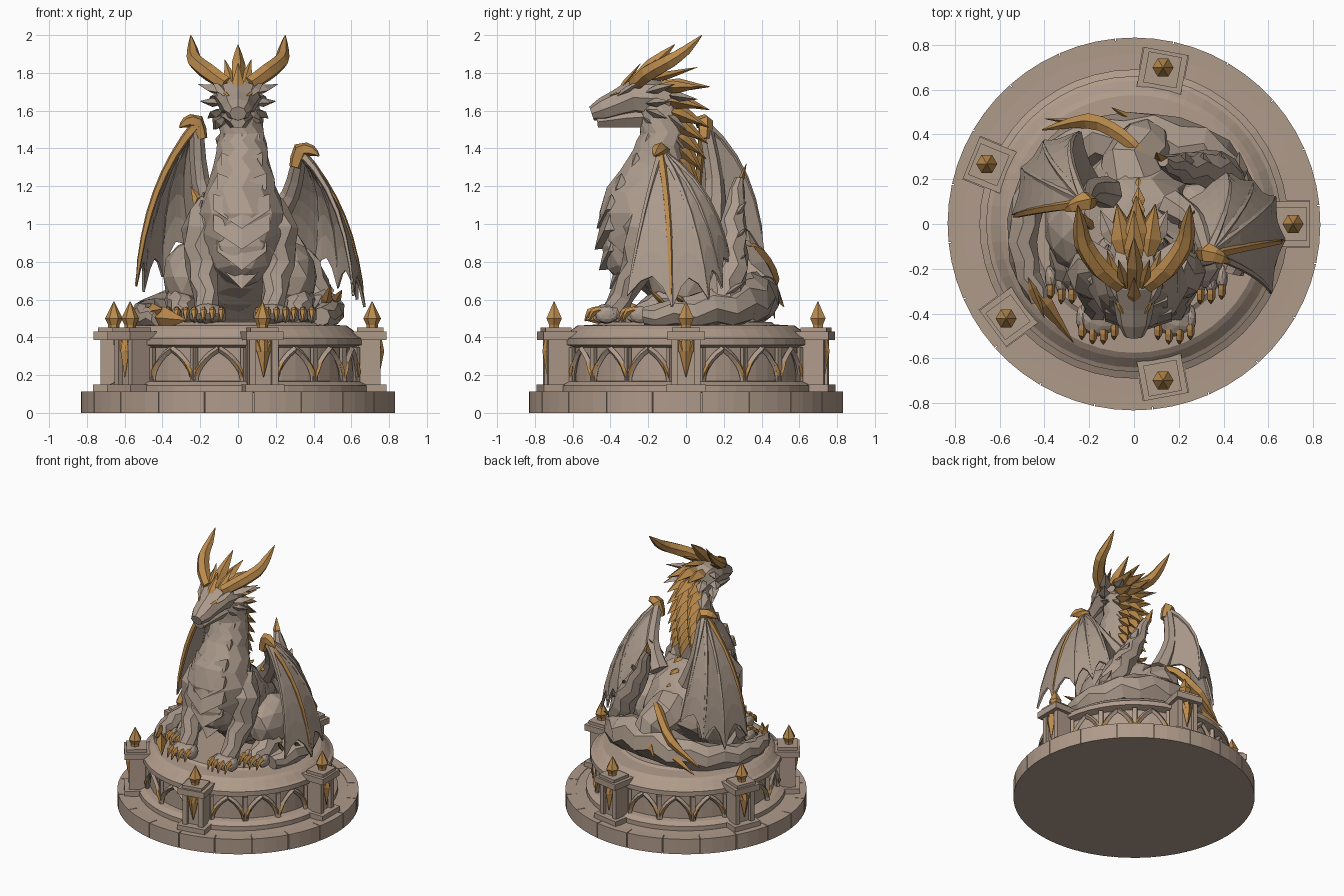
import bpy, bmesh, math, random
from math import sin, cos, pi, radians
from mathutils import Vector as V

if "Cube" in bpy.data.objects:
    bpy.data.objects.remove(bpy.data.objects["Cube"])
random.seed(4)

def mat(name, col):
    m = bpy.data.materials.new(name)
    m.diffuse_color = (*col, 1)
    m.use_nodes = True
    m.node_tree.nodes["Principled BSDF"].inputs["Base Color"].default_value = m.diffuse_color
    return m
STONE = mat("warm stone", (0.43, 0.325, 0.255))
HIDE = mat("grey hide", (0.41, 0.325, 0.262))
GOLD = mat("old gold", (0.50, 0.26, 0.075))

# ---- helpers: geometry pieces are (verts, faces), merged into one object
def build(name, pieces, m, thick=0):
    vs, fs = [], []
    for v, f in pieces:
        o = len(vs)
        vs += [tuple(p) for p in v]
        fs += [[i + o for i in q] for q in f]
    me = bpy.data.meshes.new(name)
    me.from_pydata(vs, [], fs)
    bm = bmesh.new()
    bm.from_mesh(me)
    bmesh.ops.recalc_face_normals(bm, faces=bm.faces)
    bm.to_mesh(me)
    bm.free()
    me.materials.append(m)
    ob = bpy.data.objects.new(name, me)
    bpy.context.collection.objects.link(ob)
    if thick:
        s = ob.modifiers.new("thickness", 'SOLIDIFY')
        s.thickness, s.offset = thick, 0
    return ob

def cat(a, b, c, d, t):
    return 0.5 * (2*b + (c - a)*t + (2*a - 5*b + 4*c - d)*t*t + (3*b - a - 3*c + d)*t**3)

def tube(pts, rad, n=8, sub=3, ref=(1, 0, 0), flat=1.0, jit=0.0):
    pts = [V(p) for p in pts]
    P, R, L = [], [], len(pts) - 1
    for i in range(L):
        for k in range(sub):
            t = k / sub
            P.append(cat(pts[max(i-1, 0)], pts[i], pts[i+1], pts[min(i+2, L)], t))
            R.append(rad[i] + (rad[i+1] - rad[i]) * t)
    P.append(pts[-1]); R.append(rad[-1])
    v, f = [], []
    for i, p in enumerate(P):
        t = (P[min(i+1, len(P)-1)] - P[max(i-1, 0)]).normalized()
        s = V(ref)
        s = (s - t * s.dot(t)).normalized()
        u = t.cross(s)
        for k in range(n):
            a = 2*pi*(k + 0.5*(i % 2)*(jit > 0)) / n
            r = R[i] * (1 + random.uniform(-jit, jit))
            v.append(p + s*cos(a)*r + u*sin(a)*r*flat)
    for i in range(len(P) - 1):
        for k in range(n):
            a, b = i*n + k, i*n + (k+1) % n
            f.append((a, b, b+n, a+n))
    return v, f + [list(range(n)), list(range(len(v)-n, len(v)))]

def spike(base, tip, w, flat=0.5, ref=(1, 0, 0)):
    b, t = V(base), V(tip)
    return tube([b, b.lerp(t, 0.35), t], [w*0.5, w, 0.002], 4, 1, ref, flat)

def blob(c, s, jit=0.04):
    bm = bmesh.new()
    bmesh.ops.create_icosphere(bm, subdivisions=2, radius=1)
    v = [V((c[i] + p.co[i]*s[i]*(1 + random.uniform(-jit, jit)) for i in range(3))) for p in bm.verts]
    f = [[q.index for q in p.verts] for p in bm.faces]
    bm.free()
    return v, f

def arc(a0, a1, r0, r1, z0, z1, n):
    v, f = [], []
    for i in range(n + 1):
        a = a0 + (a1 - a0)*i/n
        v += [(r*cos(a), r*sin(a), z) for r, z in ((r0, z0), (r1, z0), (r1, z1), (r0, z1))]
    for i in range(n):
        f += [(4*i+k, 4*i+(k+1) % 4, 4*i+4+(k+1) % 4, 4*i+4+k) for k in range(4)]
    return v, f + [(0, 1, 2, 3), (4*n, 4*n+1, 4*n+2, 4*n+3)]

def lathe(prof, n=48):
    v = [(r*cos(2*pi*k/n), r*sin(2*pi*k/n), z) for r, z in prof for k in range(n)]
    f = [(i*n+k, i*n+(k+1) % n, (i+1)*n+(k+1) % n, (i+1)*n+k) for i in range(len(prof)-1) for k in range(n)]
    return v, f + [list(range(n)), list(range(len(v)-n, len(v)))]

def pbox(a, r, t, z0, z1, dr, dt):  # box at polar angle a, radius r, tangent offset t
    e, g = V((cos(a), sin(a), 0)), V((-sin(a), cos(a), 0))
    v = [e*(r + x*dr/2) + g*(t + y*dt/2) + V((0, 0, z)) for z in (z0, z1) for x, y in ((-1, -1), (1, -1), (1, 1), (-1, 1))]
    return v, [(0, 1, 2, 3), (4, 5, 6, 7), (0, 1, 5, 4), (1, 2, 6, 5), (2, 3, 7, 6), (3, 0, 4, 7)]

# ---- pedestal
build("pedestal_core", [lathe([(0.822, 0), (0.822, 0.108), (0.69, 0.112), (0.69, 0.145), (0.65, 0.165), (0.61, 0.17),
      (0.61, 0.345), (0.66, 0.36), (0.66, 0.395), (0.64, 0.405), (0.60, 0.445), (0.575, 0.462), (0.47, 0.468), (0.45, 0.482)])], STONE)
s = 2*pi/20
build("rim_blocks", [arc(0.1 + i*s + 0.003, 0.1 + (i+1)*s - 0.003, 0.76, 0.832, 0, 0.114, 3) for i in range(20)], STONE)

PILLARS = [radians(d) for d in (0, 79.5, 157.8, 216.5, 280.5)]
stone, gold = [], []
for a in PILLARS:
    e = V((cos(a), sin(a), 0))
    g = V((-sin(a), cos(a), 0))
    stone += [pbox(a, 0.69, 0, 0.11, 0.15, 0.19, 0.21), pbox(a, 0.67, 0, 0.15, 0.40, 0.12, 0.15),
              pbox(a, 0.69, 0, 0.385, 0.43, 0.19, 0.20), pbox(a, 0.70, 0, 0.43, 0.452, 0.14, 0.15)]
    stone += [pbox(a, 0.725, s*0.06, 0.15, 0.40, 0.06, 0.035) for s in (-1, 1)]
    c = e*0.71
    gold.append(tube([c + V((0, 0, z)) for z in (0.45, 0.465, 0.50, 0.59)], [0.03, 0.03, 0.047, 0.002], 6, 1))
    c = e*0.745
    gold.append(spike(c + V((0, 0, 0.40)), c + V((0, 0, 0.19)), 0.036, 0.8, g))
    gold += [spike(c + V((0, 0, 0.30)) + g*s*0.01, c + V((0, 0, 0.39)) + g*s*0.04, 0.02, 0.8, g) for s in (-1, 1)]
build("pillars", stone, STONE)
build("finials_and_leaves", gold, GOLD)

# pointed arches between the pillars
stone, gold = [], []
for i, a0 in enumerate(PILLARS):
    a1 = PILLARS[(i+1) % 5] + (2*pi if i == 4 else 0)
    a0, a1 = a0 + 0.13, a1 - 0.13
    n = 3 if a1 - a0 > 0.9 else 2
    w = (a1 - a0)/n
    for k in range(n):
        for s in (-1, 1):
            mid = a0 + w*(k + 0.5)
            def P(t, r=0.632):
                ang = mid + s*w*0.48*cos(t*pi/2)**0.8 if t < 1 else mid
                return V((r*cos(ang), r*sin(ang), 0.165 + 0.175*t))
            stone.append(tube([P(t/6) for t in range(7)], [0.017]*7, 4, 1, (0, 0, 1)))
            gold.append(tube([P(t, 0.645) for t in (0.12, 0.3, 0.5, 0.62)], [0.004, 0.013, 0.010, 0.003], 4, 1, (0, 0, 1)))
            stone.append(tube([P(0.0, 0.635), P(0.0, 0.635) + V((0, 0, 0.18))], [0.016]*2, 4, 1))
build("arches", stone, STONE)
build("arch_inlays", gold, GOLD)

# ---- body and neck
build("body", [tube([(0, 0.16, 0.62), (0.01, 0.03, 0.76), (0.02, -0.14, 0.90), (0.02, -0.235, 1.06), (0.02, -0.16, 1.30),
      (0.02, -0.125, 1.48), (0.01, -0.16, 1.64)], [0.24, 0.26, 0.255, 0.23, 0.155, 0.12, 0.10], 12, 3, jit=0.015),
      blob((0.02, -0.25, 0.88), (0.19, 0.20, 0.22), .02)], HIDE)
plates = []
for z, y, w in ((1.47, -.245, .08), (1.37, -.265, .095), (1.27, -.325, .11), (1.16, -.405, .13), (1.05, -.458, .15),
                (0.94, -.468, .15), (0.83, -.445, .13), (0.73, -.39, .10)):
    v = [(0.02 + x*w, y + abs(x)*0.05 + d, z + abs(x)*k + h) for x in (-1, 0, 1)
         for d, h, k in ((0.015, 0.06, .05), (-0.016, -0.075, .10), (0.05, -0.07, .10))]
    plates.append((v, [(0, 1, 4, 3), (3, 4, 7, 6), (1, 2, 5, 4), (4, 5, 8, 7), (0, 3, 5, 2), (3, 6, 8, 5), (0, 1, 2), (6, 7, 8)]))
build("belly_plates", plates, HIDE)

# ---- legs and claws
legs, claws, scales = [], [], []
for s in (-1, 1):
    X = lambda x: 0.01 + s*x
    legs += [tube([(X(.16), -.17, 1.12), (X(.19), -.22, .96), (X(.20), -.25, .78), (X(.18), -.34, .62), (X(.17), -.39, .50)],
                  [.07, .12, .09, .065, .07], 8, 2, jit=.015),
             blob((X(.27), .0, .72), (.14, .21, .19)), blob((X(.17), -.41, .525), (.095, .09, .055)),
             tube([(X(.31), -.05, .60), (X(.31), -.18, .55), (X(.30), -.26, .51)], [.09, .075, .05], 8, 2, jit=.02)]
    for cx, cy in ((.17, -.45), (.31, -.27)):
        for k in range(4):
            x = X(cx + (k - 1.5)*0.048)
            y = cy + 0.02*abs(k - 1.5)
            legs.append(blob((x, y, .52), (.027, .06, .045)))
            claws.append(tube([(x, y - .03, .545), (x, y - .07, .535), (x, y - .095, .485)], [.019, .019, .003], 5, 2))
    # overlapping scales on shoulder and haunch
    for k in range(14):
        z, y = 0.88 + 0.022*k, random.uniform(-.30, -.10)
        scales.append(spike((X(.255 - .005*k), y, z), (X(.27 - .005*k), y + .03, z - .09), .03, .5, (0, 1, 0)))
    claws.append(spike((X(.20), -.02, 1.08), (X(.26), .06, 1.20), .03))
build("legs", legs, HIDE)
build("claws", claws, GOLD)
build("scales", scales, HIDE)

# ---- head
head = [tube([(0, -.08, 1.64), (0, -.18, 1.665), (0, -.28, 1.67), (0, -.36, 1.635), (0, -.44, 1.605), (0, -.50, 1.585)],
             [.10, .125, .115, .09, .075, .045], 8, 1, flat=.85),
        tube([(0, -.16, 1.57), (0, -.32, 1.56), (0, -.47, 1.54)], [.09, .07, .042], 6, 1, flat=.8)]
horns = []
for s in (-1, 1):
    for (b, t, w) in (((.09, -.20, 1.70), (.21, -.06, 1.74), .04), ((.10, -.20, 1.64), (.20, -.08, 1.65), .04),
                      ((.09, -.20, 1.60), (.16, -.10, 1.56), .04), ((.07, -.22, 1.56), (.12, -.14, 1.50), .035),
                      ((.06, -.36, 1.68), (.14, -.22, 1.77), .03), ((.08, -.10, 1.58), (.13, .0, 1.50), .04),
                      ((.09, -.08, 1.68), (.15, .06, 1.66), .04), ((.07, -.08, 1.48), (.10, .0, 1.38), .04)):
        head.append(spike((s*b[0], b[1], b[2]), (s*t[0], t[1], t[2]), w, .6))
    horns.append(tube([(s*.06, -.27, 1.74), (s*.15, -.20, 1.80), (s*.225, -.09, 1.86), (s*.24, .0, 1.92), (s*.25, .085, 2.0)],
                      [.04, .046, .042, .03, .002], 6, 2))
    horns += [spike((s*.03, -.30, 1.73), (s*.07, -.16, 1.87), .03), spike((s*.06, -.30, 1.72), (s*.12, -.12, 1.80), .03)]
    horns.append(spike((s*.05, -.40, 1.68), (s*.085, -.31, 1.71), .014))
horns += [spike((0, -.36, 1.70), (0, -.24, 1.85), .03), tube([(0, -.28, 1.74), (0, -.18, 1.84), (0, -.06, 1.95)], [.035, .04, .002], 5, 2),
          spike((0, -.2, 1.76), (0, .06, 1.83), .045)]
build("head", head, HIDE)
build("horns", horns, GOLD)

# ---- mane: broad blades lying down the neck and spine
mane = []
for k in range(8):
    t = k/7
    z, y = 1.74 - .42*t, -.13 + .10*t + .03*sin(t*pi)
    for j in (-1, 0, 1):
        l = .27 - .08*t - .04*abs(j)
        mane.append(spike((.01 + j*.05, y - .02*abs(j), z - .02*abs(j)),
                          (.01 + j*.085, y + l*(.95 - .5*t), z - l*(.05 + .95*t**.7)), .052, .7))
for k in range(5):
    y, z = .03 + .045*k, 1.12 - .075*k
    mane.append(spike((.02, y, z), (.02, y + .09, z - .01), .03))
build("mane", mane, GOLD)

# ---- wings: curved fingers, scalloped skin between them, one gold ridge
def wing(name, sg, S, K, tips, hook, ridge, back):
    S, K = V(S), V(K)
    def finger(tip, b=1, y=0):
        tip = V(tip)
        c = K.lerp(tip, .5) + V((sg*.11, y, .13))*b
        return lambda t: K*(1-t)**2 + c*2*t*(1-t) + tip*t*t
    F = [finger(p, 1, back*i) for i, p in enumerate(tips)] + [finger(S, .15)]
    skin, N = [], 6
    for a, b in zip(F, F[1:]):
        v = []
        for i in range(N + 1):
            for j in range(5):
                t = i/N*(1 - .13*sin(pi*j/4))
                v.append(a(t).lerp(b(t), j/4))
        skin.append((v, [(i*5+j, i*5+j+1, i*5+j+6, i*5+j+5) for i in range(N) for j in range(4)]))
    build(name + "_membrane", skin, HIDE, .014)
    bones = [tube([f(t/6) for t in range(7)], [.024, .019, .016, .014, .012, .01, .003], 5, 1, (0, 1, 0))
             for i, f in enumerate(F[:-1]) if i != ridge]
    bones.append(tube([S, S.lerp(K, .5) + V((sg*.03, .03, -.03)), K], [.075, .05, .035], 7, 3, (0, 1, 0)))
    build(name + "_bones", bones, HIDE)
    d = V((sg*-.002, -.008, 0))
    build(name + "_gold_ridge", [tube([F[ridge](t/8) + d for t in range(9)], [.03, .025, .022, .021, .02, .019, .016, .013, .003], 5, 1, (0, 1, 0)),
          tube([K - V((sg*.03, 0, .08)), K + V((0, 0, .01)), V(hook).lerp(K, .4) + V((0, 0, .02)), hook], [.03, .045, .03, .003], 5, 2, (0, 1, 0))], GOLD)

wing("right_wing", 1, (.17, .08, 1.0), (.33, -.13, 1.38),
     [(.61, -.31, .62), (.67, -.07, .56), (.63, .12, .60), (.53, .19, .66), (.40, .24, .75)], (.43, -.17, 1.36), 1, .03)
wing("left_wing", -1, (-.12, .14, 1.0), (-.22, .10, 1.53),
     [(-.54, .04, .67), (-.50, .25, .64), (-.40, .37, .72), (-.24, .41, .84)], (-.31, .06, 1.51), 0, .04)

# ---- tail: low coil around the feet, raised loop behind, gold fin at the back and blade at the tip
coil = [(.44, -.22, .51), (.48, .04, .54), (.35, .28, .58), (.08, .36, .62), (-.27, .34, .57), (-.47, .10, .53), (-.49, -.16, .51), (-.42, -.34, .50)]
build("tail", [tube(coil, [.05, .09, .12, .14, .11, .08, .065, .045], 8, 3, (0, 0, 1), jit=.02),
      tube([(.42, .18, .55), (.36, .24, .76), (.22, .25, 1.0), (.13, .28, 1.24)], [.10, .09, .07, .025], 8, 3, jit=.03),
      tube([(.0, .10, .76), (.0, .28, .78), (.06, .36, .66)], [.2, .14, .12], 8, 2, jit=.02)]
      + [spike((.47 - .08*k, .2 + .02*k, .62 + .14*k), (.47 - .08*k, .32, .70 + .14*k), .04) for k in range(4)], HIDE)
tip = [spike((-.46, -.27, .51), (-.27, -.53, .49), .06, .6, (0, 0, 1)), spike((-.48, -.22, .53), (-.40, -.42, .55), .045, .6, (0, 0, 1)),
       spike((.13, .28, 1.2), (.10, .32, 1.32), .03), spike((.46, -.10, .56), (.49, -.22, .68), .03), spike((.50, .0, .58), (.55, -.10, .65), .03),
       tube([(.04, .30, .88), (-.05, .39, .85), (-.20, .46, .70), (-.41, .42, .54)], [.02, .032, .036, .003], 5, 3, (0, 0, 1)),
       spike((-.12, .44, .62), (-.40, .47, .50), .04, .5, (0, 0, 1)), spike((0, .46, .66), (-.10, .52, .56), .035, .5, (0, 0, 1))]
build("tail_gold_blades", tip, GOLD)
